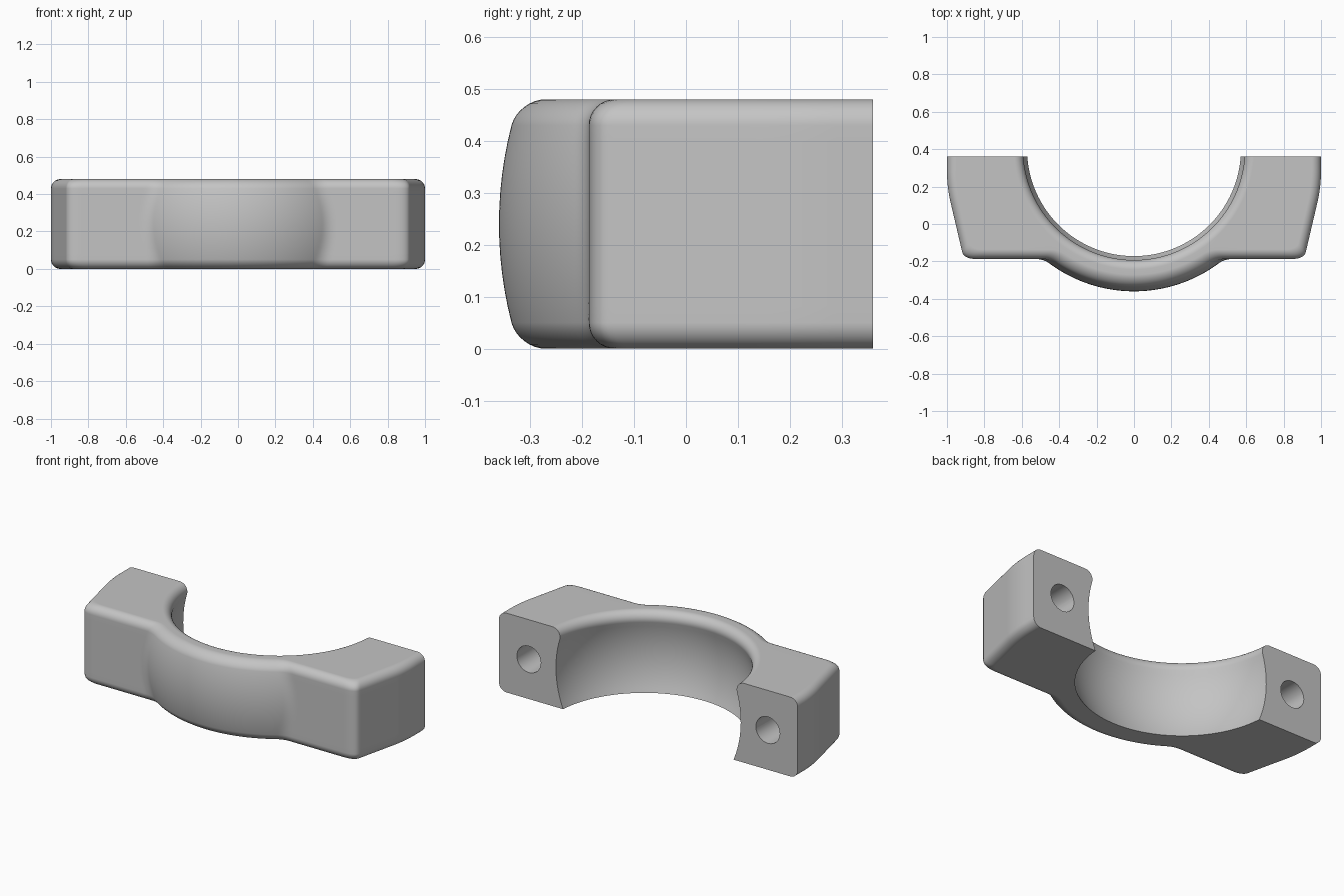
import bpy, bmesh
from math import sin, cos, pi, sqrt
from mathutils import Vector

cube = bpy.data.objects.get("Cube")
if cube:
    bpy.data.objects.remove(cube, do_unlink=True)

HEIGHT, MID = 0.48, 0.24
AXIS_Y, BACK_Y = 0.40, 0.36      # bore axis and flat mating plane
OUTER_R, BORE_R = 0.76, 0.62     # spherical bulge and spherical seat
FILLET = 0.05
STEPS, ARC = 320, 8

# Flat sides of the pads as (normal, distance from the bore axis)
FRONT = (Vector((0, -1)), 0.587)
TAPER = (Vector((0.974, -0.228)), 1.02)
SIDE = (Vector((1, 0)), 1.0)


def smooth_min(a, b, k):
    h = max(k - abs(a - b), 0) / k
    return min(a, b) - h * h * k / 4


def smooth_max(a, b, k):
    return -smooth_min(-a, -b, k)


def outer_reach(angle, z, inset):
    """Distance from the axis to the outside, shrunk by the edge fillet."""
    ray = Vector((abs(cos(angle)), -sin(angle)))

    def reach(plane):
        return (plane[1] - inset) / max(plane[0].dot(ray), 0.01)

    side = smooth_min(reach(SIDE), reach(TAPER), 0.02)
    pad = smooth_min(side, reach(FRONT), 0.07)
    bulge = sqrt(OUTER_R ** 2 - (z - MID) ** 2) - inset
    return smooth_max(pad, bulge, 0.03)


# Outer section: rounded lower edge, bulged wall, rounded upper edge
quarter = [i / ARC * pi / 2 for i in range(ARC + 1)]
lower = [(FILLET * (1 - sin(a)), FILLET * (1 - cos(a))) for a in reversed(quarter)]
lower = [(z, FILLET - FILLET * cos(a)) for (z, _), a in zip(lower, reversed(quarter))]
upper = [(HEIGHT - z, inset) for z, inset in reversed(lower)]
wall = [(FILLET + (HEIGHT - 2 * FILLET) * i / 12, 0) for i in range(1, 12)]
outer = lower + wall + upper

# Bore section: rounded upper lip running into a spherical seat
lip_z = HEIGHT - FILLET
lip_r = sqrt((BORE_R + FILLET) ** 2 - (lip_z - MID) ** 2)
tangent = Vector((lip_r, lip_z - MID)).normalized()
end = pi + Vector((1, 0)).angle(tangent)
bore = []
for i in range(ARC + 3):
    a = pi / 2 + (end - pi / 2) * i / (ARC + 2)
    bore.append((lip_r + FILLET * cos(a), lip_z + FILLET * sin(a)))
seat_top = bore[-1][1]
for i in range(1, 17):
    z = seat_top * (1 - i / 16)
    bore.append((sqrt(BORE_R ** 2 - (z - MID) ** 2), z))

# Sweep the section around the bore axis
bm = bmesh.new()
rings = []
for s in range(STEPS + 1):
    t = pi * s / STEPS
    section = [(outer_reach(t, z, inset), z) for z, inset in outer] + bore
    rings.append([bm.verts.new((r * cos(t), AXIS_Y - r * sin(t), z))
                  for r, z in section])
count = len(rings[0])
for a, b in zip(rings, rings[1:]):
    for i in range(count):
        j = (i + 1) % count
        bm.faces.new((a[i], a[j], b[j], b[i]))

# Trim at the mating plane and close both pad faces
bmesh.ops.bisect_plane(bm, geom=bm.verts[:] + bm.edges[:] + bm.faces[:],
                       plane_co=(0, BACK_Y, 0), plane_no=(0, 1, 0),
                       clear_outer=True)
bmesh.ops.holes_fill(bm, edges=[e for e in bm.edges if e.is_boundary], sides=0)
bmesh.ops.recalc_face_normals(bm, faces=bm.faces[:])
mesh = bpy.data.meshes.new("clamp_half")
bm.to_mesh(mesh)
bm.free()
clamp = bpy.data.objects.new("clamp_half", mesh)
bpy.context.collection.objects.link(clamp)

# Plain grey finish
grey = bpy.data.materials.new("plain grey")
grey.use_nodes = True
colour = (0.55, 0.55, 0.55, 1)
grey.diffuse_color = colour
grey.node_tree.nodes["Principled BSDF"].inputs["Base Color"].default_value = colour
mesh.materials.append(grey)


def activate(obj):
    bpy.ops.object.select_all(action='DESELECT')
    obj.select_set(True)
    bpy.context.view_layer.objects.active = obj


# Blind bolt holes in the mating faces
for x in (-0.8, 0.8):
    bpy.ops.mesh.primitive_cylinder_add(vertices=48, radius=0.08, depth=0.5,
                                        location=(x, BACK_Y - 0.15, MID),
                                        rotation=(pi / 2, 0, 0))
    cutter = bpy.context.object
    cutter.name = "bolt_hole_cutter"
    cutter.hide_render = True
    cutter.data.materials.append(grey)
    cut = clamp.modifiers.new("bolt_hole", 'BOOLEAN')
    cut.operation = 'DIFFERENCE'
    cut.solver = 'EXACT'
    cut.object = cutter
    activate(clamp)
    bpy.ops.object.modifier_apply(modifier=cut.name)
    bpy.data.objects.remove(cutter, do_unlink=True)

activate(clamp)
bpy.ops.object.shade_smooth_by_angle(angle=pi / 6)
weighted = clamp.modifiers.new("even_shading", 'WEIGHTED_NORMAL')
weighted.keep_sharp = True
